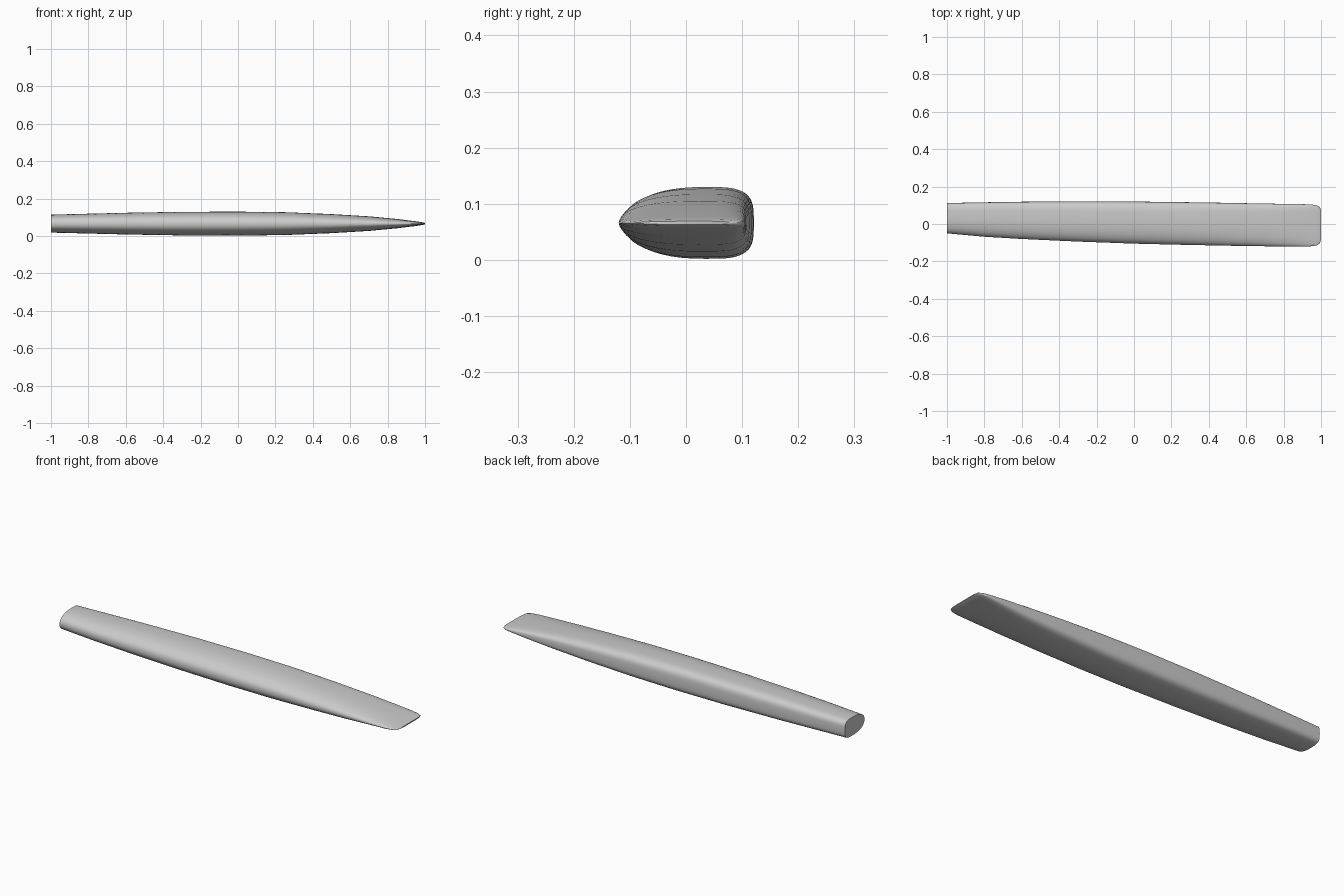
import bpy, math

cube = bpy.data.objects.get("Cube")
if cube:
    bpy.data.objects.remove(cube, do_unlink=True)

grey = bpy.data.materials.new("plain grey")
grey.use_nodes = True
colour = (0.6, 0.6, 0.6, 1)
grey.diffuse_color = colour
grey.node_tree.nodes["Principled BSDF"].inputs["Base Color"].default_value = colour

MID = 0.066
SIDES = 48
# station: x, front edge y, back edge y, half thickness
STATIONS = [
    (-1.0, -0.05, 0.112, 0.048), (-0.8, -0.068, 0.116, 0.053),
    (-0.6, -0.08, 0.119, 0.058), (-0.3, -0.094, 0.121, 0.063),
    (0.0, -0.105, 0.12, 0.064), (0.25, -0.111, 0.117, 0.061),
    (0.5, -0.116, 0.113, 0.051), (0.7, -0.119, 0.109, 0.039),
    (0.85, -0.12, 0.107, 0.025), (0.94, -0.12, 0.105, 0.014),
    (0.975, -0.115, 0.101, 0.009), (0.993, -0.104, 0.092, 0.006),
    (1.0, -0.085, 0.075, 0.003)]


def section(x, front, back, half):
    """Ring with a rounded front edge and a blunter back edge."""
    ring = []
    centre = front + (back - front) * 0.62
    for i in range(SIDES):
        a = math.tau * i / SIDES
        c, s = math.cos(a), math.sin(a)
        power = 3.6 if c > 0 else 2.3
        reach = back - centre if c > 0 else centre - front
        y = centre + math.copysign(abs(c) ** (2 / power), c) * reach
        z = MID + math.copysign(abs(s) ** (2 / power), s) * half
        ring.append((x, y, z))
    return ring


# Loft the handle through its stations
verts = [p for st in STATIONS for p in section(*st)]
faces = []
for k in range(len(STATIONS) - 1):
    for i in range(SIDES):
        j = (i + 1) % SIDES
        a, b = k * SIDES, (k + 1) * SIDES
        faces.append((a + i, a + j, b + j, b + i))
faces.append(tuple(reversed(range(SIDES))))
faces.append(tuple(range(len(verts) - SIDES, len(verts))))

mesh = bpy.data.meshes.new("handle")
mesh.from_pydata(verts, [], faces)
mesh.materials.append(grey)
handle = bpy.data.objects.new("handle", mesh)
bpy.context.collection.objects.link(handle)

# Consistent outward normals, smooth sides, crisp end cap
bpy.context.view_layer.objects.active = handle
handle.select_set(True)
bpy.ops.object.mode_set(mode='EDIT')
bpy.ops.mesh.select_all(action='SELECT')
bpy.ops.mesh.normals_make_consistent(inside=False)
bpy.ops.object.mode_set(mode='OBJECT')
bpy.ops.object.shade_smooth_by_angle(angle=math.radians(40))
